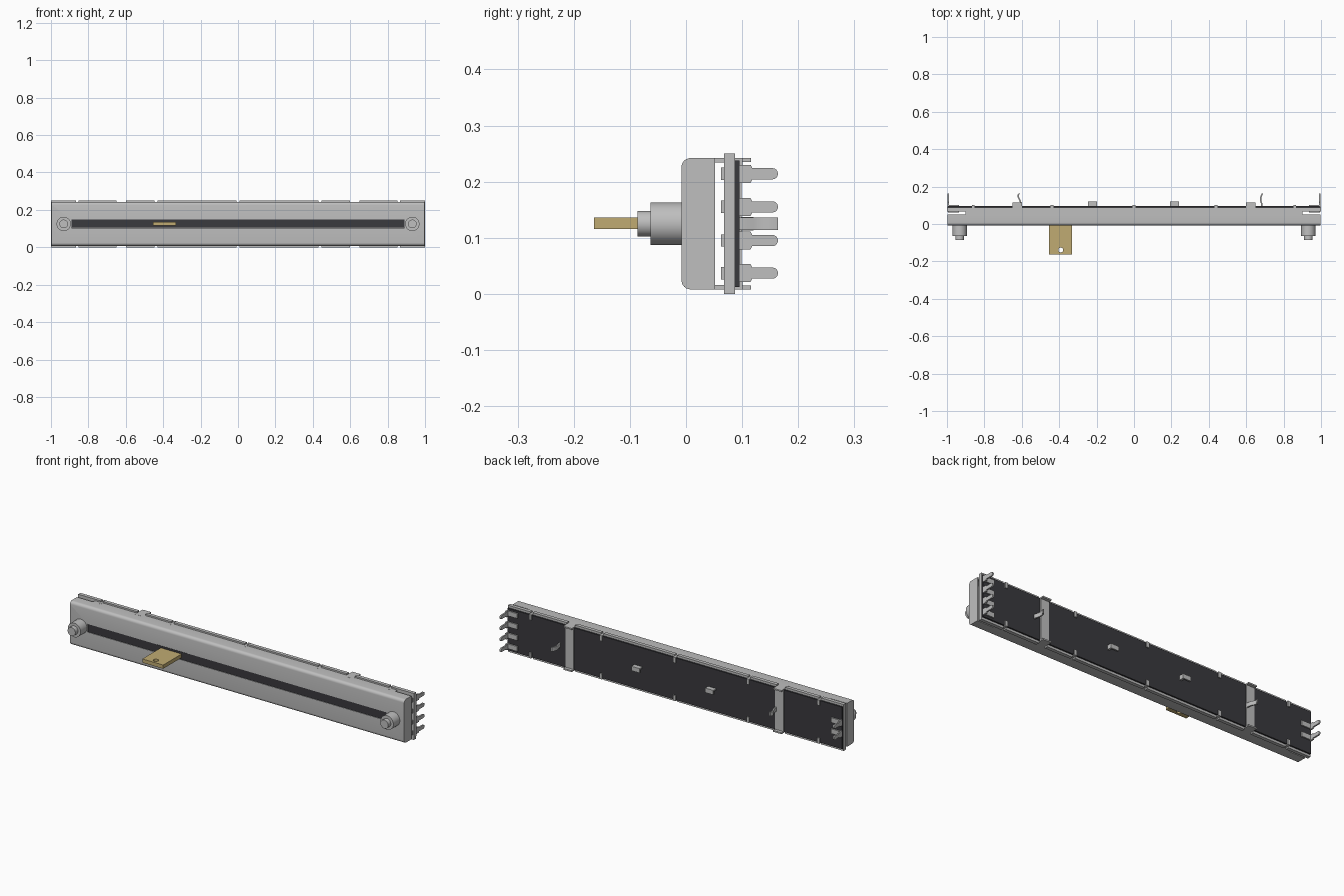
import bpy, bmesh, math
from mathutils import Matrix, Vector

if "Cube" in bpy.data.objects:
    bpy.data.objects.remove(bpy.data.objects["Cube"], do_unlink=True)


def material(name, rgb):
    m = bpy.data.materials.new(name)
    m.use_nodes = True
    m.diffuse_color = (*rgb, 1)
    m.node_tree.nodes["Principled BSDF"].inputs["Base Color"].default_value = (*rgb, 1)
    return m


METAL = material("light grey metal", (0.52, 0.52, 0.52))
DARK = material("dark board", (0.042, 0.041, 0.047))
BRASS = material("brass", (0.53, 0.41, 0.17))
MID = 0.125  # height of the centre line


def finish(name, bm, mat, smooth=False):
    bmesh.ops.recalc_face_normals(bm, faces=bm.faces)
    me = bpy.data.meshes.new(name)
    bm.to_mesh(me)
    bm.free()
    me.materials.append(mat)
    ob = bpy.data.objects.new(name, me)
    bpy.context.collection.objects.link(ob)
    if smooth:
        bpy.ops.object.select_all(action='DESELECT')
        ob.select_set(True)
        bpy.context.view_layer.objects.active = ob
        bpy.ops.object.shade_smooth_by_angle(angle=math.radians(35))
    return ob


def boxes(name, mat, *ranges):
    """One object from boxes given as (x0, x1, y0, y1, z0, z1)."""
    bm = bmesh.new()
    for x0, x1, y0, y1, z0, z1 in ranges:
        mtx = Matrix.Translation(((x0 + x1) / 2, (y0 + y1) / 2, (z0 + z1) / 2))
        mtx = mtx @ Matrix.Diagonal((x1 - x0, y1 - y0, z1 - z0, 1))
        bmesh.ops.create_cube(bm, size=1, matrix=mtx)
    return finish(name, bm, mat)


def prism(name, pts, start, depth, mat, smooth=False):
    """Extrude a closed outline of 3D points along depth."""
    bm = bmesh.new()
    face = bm.faces.new([bm.verts.new(Vector(p) + Vector(start)) for p in pts])
    out = bmesh.ops.extrude_face_region(bm, geom=[face])["geom"]
    bmesh.ops.translate(bm, vec=depth, verts=[v for v in out if isinstance(v, bmesh.types.BMVert)])
    return finish(name, bm, mat, smooth)


def cylinder(name, r, a, b, mat):
    a, b = Vector(a), Vector(b)
    bm = bmesh.new()
    rot = (b - a).to_track_quat('Z', 'Y').to_matrix().to_4x4()
    bmesh.ops.create_cone(bm, cap_ends=True, segments=40, radius1=r, radius2=r,
                          depth=(b - a).length, matrix=Matrix.Translation((a + b) / 2) @ rot)
    return finish(name, bm, mat, True)


def cut(ob, cutter):
    mod = ob.modifiers.new("cut", 'BOOLEAN')
    mod.operation, mod.object, mod.solver = 'DIFFERENCE', cutter, 'EXACT'
    bpy.context.view_layer.objects.active = ob
    bpy.ops.object.modifier_apply(modifier=mod.name)
    bpy.data.objects.remove(cutter, do_unlink=True)


def shell_outline(front, back, half, r):
    """Half-rounded channel outline in the YZ plane, from lower back to upper back."""
    pts = [(0, back, MID - half)]
    for sign in (-1, 1):
        arc = [(0, front + r - r * math.sin(a), MID + sign * (half - r + r * math.cos(a)))
               for a in (i * math.pi / 12 for i in range(7))]
        pts += arc if sign < 0 else arc[::-1]
    return pts + [(0, back, MID + half)]


# Channel-shaped housing with a long slot in its front
outer = shell_outline(-0.008, 0.052, 0.117, 0.016)
inner = shell_outline(0.0, 0.052, 0.109, 0.008)
housing = prism("housing", outer + inner[::-1], (-0.996, 0, 0), (1.992, 0, 0), METAL, True)
cut(housing, boxes("slot_cutter", METAL, (-0.89, 0.89, -0.05, 0.02, 0.104, 0.148)))
for side, x in (("left", 0.988), ("right", -0.996)):
    prism(side + "_end_wall", outer, (x, 0, 0), (0.008, 0, 0), METAL, True)

# Housing walls reaching back to the frame, set in from the ends
boxes("housing_walls", METAL, *[(-0.9, 0.9, 0.052, 0.068, z, z + 0.008) for z in (0.008, 0.234)])

# Frame plate with edge flanges broken by gaps for the tabs
gaps = [(-0.866, -0.852), (-0.65, -0.6), (-0.446, -0.43), (-0.008, 0.008),
        (0.43, 0.446), (0.6, 0.65), (0.852, 0.866)]
stops = [-1.0] + [x for g in gaps for x in g] + [1.0]
flanges = [(a, b, 0.068, 0.087, z, z + 0.009)
           for a, b in zip(stops[::2], stops[1::2]) for z in (0.0, 0.241)]
boxes("frame_plate", METAL, (-1, 1, 0.068, 0.087, 0.009, 0.241), *flanges)

# Circuit board on the back
boxes("circuit_board", DARK, (-0.997, 0.997, 0.087, 0.095, 0.012, 0.238))

# Small hooked tabs and the two broad straps that hold the board
tabs, straps = [], []
for a, b in gaps:
    wide = b - a > 0.03
    for s in (-1, 1):
        def span(d0, d1):
            return sorted((MID + s * d0, MID + s * d1))
        if wide:
            straps.append((a, b, 0.052, 0.116, *span(0.110, 0.1175)))
        else:
            tabs.append((a, b, 0.052, 0.101, *span(0.110, 0.1175)))
            tabs.append((a, b, 0.095, 0.101, *span(0.088, 0.112)))
    if wide:
        straps.append((a, b, 0.0945, 0.099, 0.01, 0.24))
boxes("board_tabs", METAL, *tabs)
boxes("board_straps", METAL, *straps)

# Folded clips near the middle of the board
for side, x in (("left", 0.217), ("right", -0.222)):
    boxes(side + "_clip", METAL, (x - 0.024, x + 0.024, 0.094, 0.12, 0.129, 0.137),
          (x - 0.024, x + 0.024, 0.112, 0.12, 0.113, 0.13),
          (x + 0.012, x + 0.024, 0.094, 0.113, 0.113, 0.13))

# Solder pins: stepped blades with rounded tips and a foot on the board
tip = [(0.154 + 0.010 * math.sin(a), 0.010 * math.cos(a))
       for a in (i * math.pi / 8 for i in range(9))]
blade = [(0.095, 0.016), (0.115, 0.016), (0.118, 0.010)] + tip + \
        [(0.118, -0.010), (0.115, -0.016), (0.095, -0.016)]
ends = [("left", 1, (0.037, 0.095, 0.155, 0.214)), ("right", -1, (0.095, 0.155))]
for side, s, heights in ends:
    feet = []
    for i, z in enumerate(heights):
        prism(f"{side}_pin_{i + 1}", [(0, y, dz) for y, dz in blade],
              (s * 0.997, 0, z), (-s * 0.008, 0, 0), METAL)
        x0, x1 = sorted((s * 0.935, s * 0.994))
        feet.append((x0, x1, 0.0945, 0.102, z - 0.013, z + 0.013))
        feet.append((x0, x1, 0.062, 0.068, z - 0.011, z + 0.011))
    boxes(side + "_pin_feet", METAL, *feet)

# Two wavy centre terminals
waves = [("right_terminal", [(-0.606, 0.09), (-0.606, 0.115), (-0.611, 0.130), (-0.619, 0.145),
                             (-0.619, 0.155), (-0.613, 0.164)]),
         ("left_terminal", [(0.684, 0.09), (0.684, 0.105), (0.679, 0.120), (0.677, 0.135),
                            (0.680, 0.150), (0.688, 0.164)])]
for name, path in waves:
    pts = [(x - 0.004, y, 0) for x, y in path] + [(x + 0.004, y, 0) for x, y in path[::-1]]
    prism(name, pts, (0, 0, 0.114), (0, 0, 0.022), METAL, True)

# Mounting bosses on the front
for side, x in (("left", 0.932), ("right", -0.932)):
    cylinder(side + "_boss", 0.038, (x, 0, MID), (x, -0.063, MID), METAL)
    cylinder(side + "_boss_tip", 0.023, (x, -0.06, MID), (x, -0.086, MID), METAL)

# Dark strip in the slot and the sliding carrier
boxes("slot_strip", DARK, (-0.889, 0.889, -0.006, 0.012, 0.1045, 0.1475))
boxes("slider_carrier", DARK, (-0.48, -0.3, -0.0075, 0.05, 0.105, 0.147))

# Flat brass lever with a hole near its tip
lever = boxes("lever", BRASS, (-0.455, -0.331, -0.164, 0.03, 0.116, 0.136))
cut(lever, cylinder("lever_hole_cutter", 0.013, (-0.392, -0.139, 0.08), (-0.392, -0.139, 0.17), BRASS))
